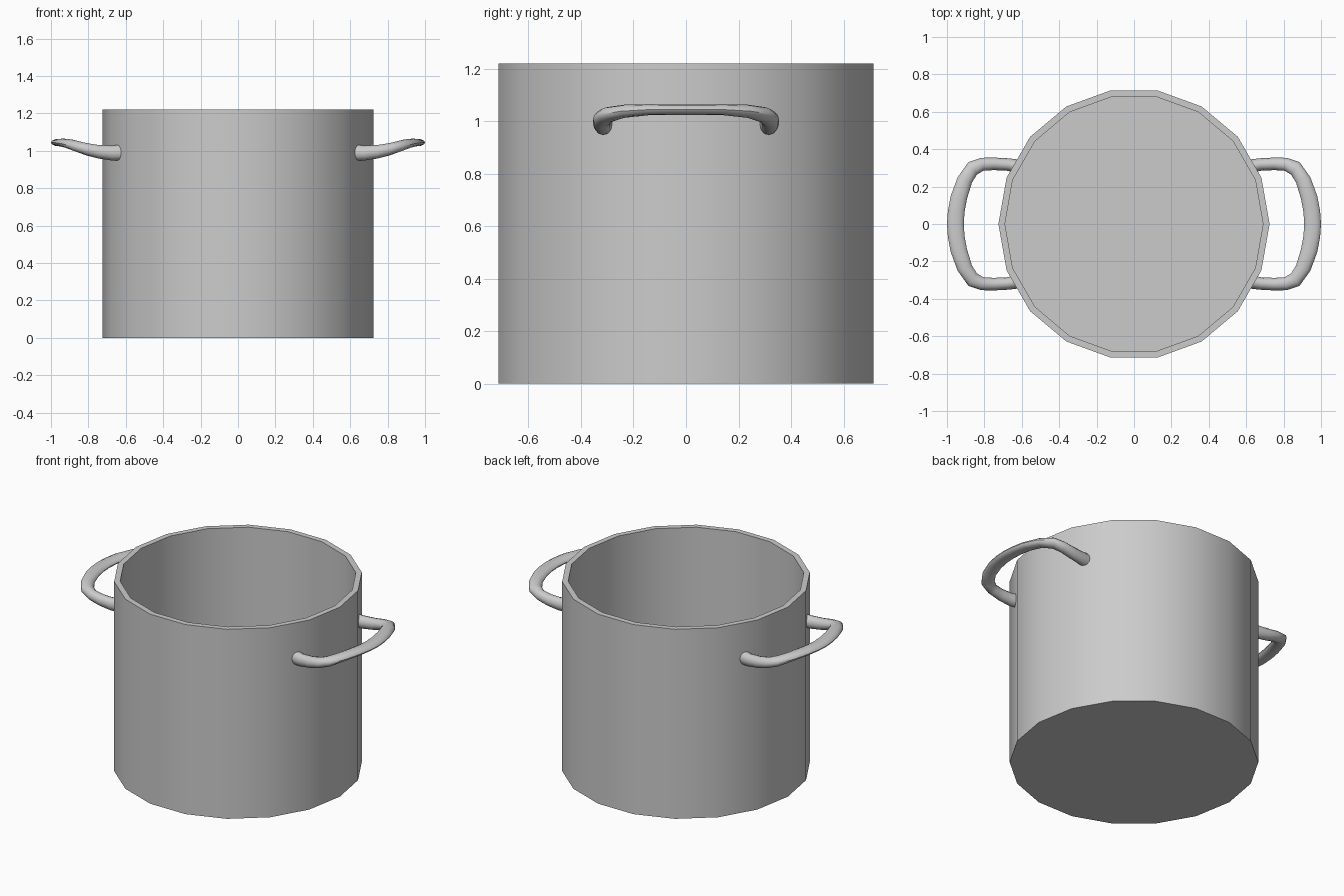
import bpy, bmesh
from math import sin, cos, pi
from mathutils import Vector

if "Cube" in bpy.data.objects:
    bpy.data.objects.remove(bpy.data.objects["Cube"])


def finish(name, bm):
    bmesh.ops.recalc_face_normals(bm, faces=bm.faces[:])
    mesh = bpy.data.meshes.new(name)
    bm.to_mesh(mesh)
    bm.free()
    ob = bpy.data.objects.new(name, mesh)
    bpy.context.collection.objects.link(ob)
    bpy.ops.object.select_all(action='DESELECT')
    ob.select_set(True)
    bpy.context.view_layer.objects.active = ob
    bpy.ops.object.shade_smooth_by_angle(angle=pi / 5)
    return ob


def skin(name, rings):
    """Bridge equal-sized rings of points and cap both ends."""
    bm = bmesh.new()
    loops = [[bm.verts.new(p) for p in ring] for ring in rings]
    n = len(loops[0])
    for a, b in zip(loops, loops[1:]):
        for i in range(n):
            j = (i + 1) % n
            bm.faces.new((a[i], a[j], b[j], b[i]))
    bm.faces.new(loops[0])
    bm.faces.new(loops[-1])
    return finish(name, bm)


# Pot: 18-sided open vessel, from outer base over the rim to the inner floor
SIDES = 18
profile = [(0.725, 0), (0.725, 1.22), (0.69, 1.22), (0.69, 0.03)]
skin("pot_body", [[(r * cos(2 * pi * i / SIDES), r * sin(2 * pi * i / SIDES), z)
                   for i in range(SIDES)] for r, z in profile])

# Handle: flattening oval sections (outer x, y, inner x, y, centre z, half height)
half = [
    (0.620, 0.345, 0.642, 0.277, 0.990, 0.042),
    (0.670, 0.351, 0.680, 0.285, 0.988, 0.040),
    (0.745, 0.355, 0.750, 0.288, 0.995, 0.036),
    (0.815, 0.354, 0.805, 0.285, 1.008, 0.033),
    (0.885, 0.331, 0.840, 0.264, 1.024, 0.030),
    (0.943, 0.250, 0.867, 0.220, 1.038, 0.025),
    (0.980, 0.150, 0.893, 0.134, 1.044, 0.021),
    (0.995, 0.070, 0.906, 0.065, 1.044, 0.020),
]
mirrored = [(ox, -oy, ix, -iy, z, h) for ox, oy, ix, iy, z, h in reversed(half)]
sections = half + [(1.0, 0, 0.910, 0, 1.044, 0.020)] + mirrored

rings = []
for ox, oy, ix, iy, z, h in sections:
    outer, inner = Vector((ox, oy, z)), Vector((ix, iy, z))
    centre, side = (outer + inner) / 2, (outer - inner) / 2
    rings.append([centre + side * cos(2 * pi * k / 12) + Vector((0, 0, h * sin(2 * pi * k / 12)))
                  for k in range(12)])
handle = skin("side_handles", rings)
mirror = handle.modifiers.new("Mirror", 'MIRROR')
mirror.use_axis = (True, False, False)
mirror.use_mirror_merge = False
